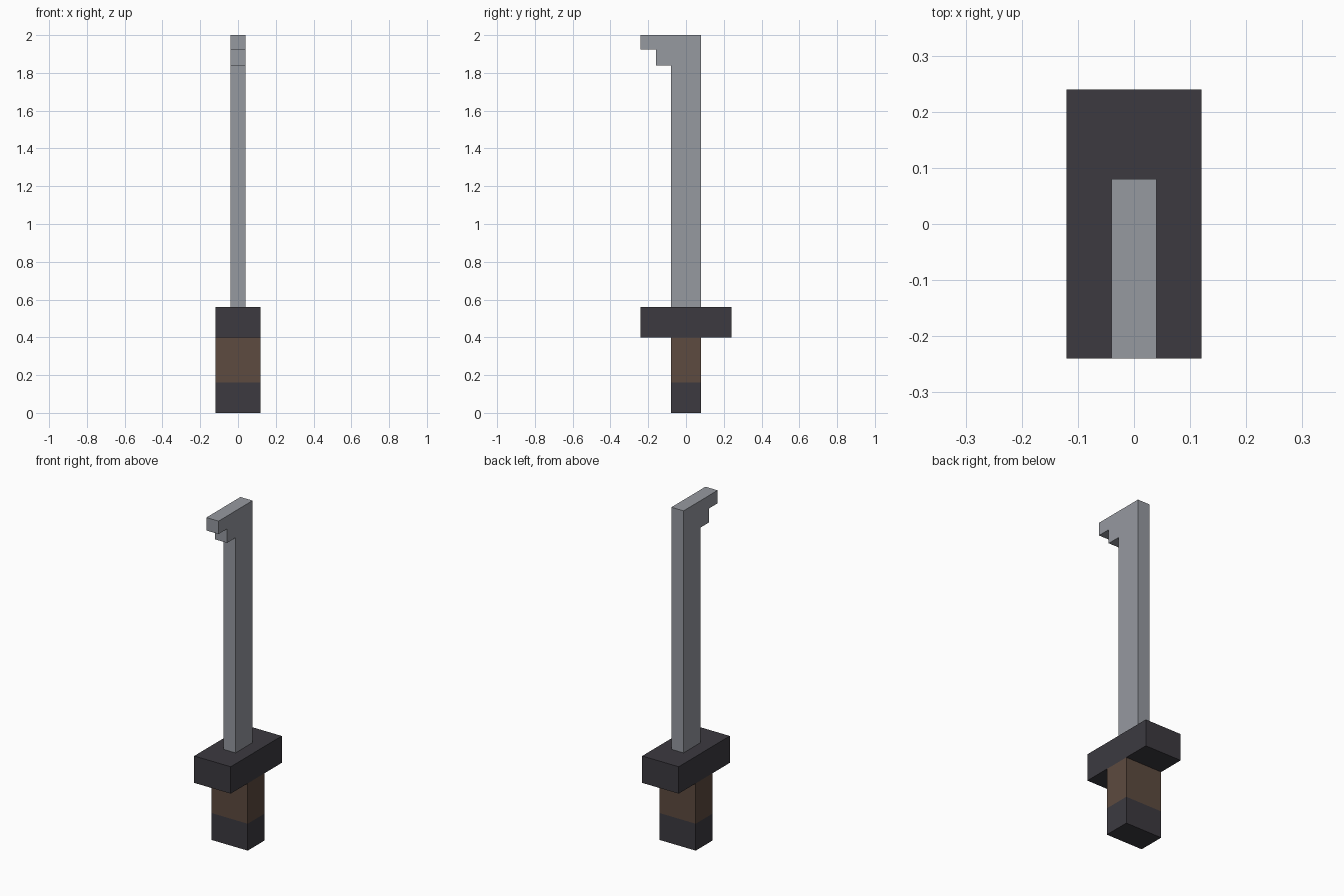
import bpy
import bmesh

if "Cube" in bpy.data.objects:
    bpy.data.objects.remove(bpy.data.objects["Cube"])


def material(name, rgb):
    mat = bpy.data.materials.new(name)
    mat.use_nodes = True
    color = (*rgb, 1)
    mat.diffuse_color = color
    mat.node_tree.nodes["Principled BSDF"].inputs["Base Color"].default_value = color
    return mat


def extruded_part(name, profile, width, mat):
    """Extrude a (y, z) side profile symmetrically across x."""
    bm = bmesh.new()
    face = bm.faces.new([bm.verts.new((-width / 2, y, z)) for y, z in profile])
    extruded = bmesh.ops.extrude_face_region(bm, geom=[face])
    verts = [v for v in extruded["geom"] if isinstance(v, bmesh.types.BMVert)]
    bmesh.ops.translate(bm, verts=verts, vec=(width, 0, 0))
    bmesh.ops.recalc_face_normals(bm, faces=bm.faces)
    mesh = bpy.data.meshes.new(name)
    bm.to_mesh(mesh)
    bm.free()
    mesh.materials.append(mat)
    obj = bpy.data.objects.new(name, mesh)
    bpy.context.collection.objects.link(obj)
    return obj


def block(name, width, depth, bottom, top, mat):
    d = depth / 2
    return extruded_part(name, [(-d, bottom), (d, bottom), (d, top), (-d, top)], width, mat)


steel = material("grey steel", (0.305, 0.319, 0.352))
dark = material("dark metal", (0.045, 0.042, 0.051))
leather = material("brown leather", (0.109, 0.069, 0.050))

# Handle and guard
block("pommel", 0.24, 0.16, 0, 0.16, dark)
block("grip", 0.24, 0.16, 0.16, 0.40, leather)
block("guard", 0.24, 0.48, 0.40, 0.56, dark)

# Blade with a stepped hook at the tip
blade_profile = [(-0.08, 0.56), (0.08, 0.56), (0.08, 2), (-0.24, 2),
                 (-0.24, 1.923), (-0.16, 1.923), (-0.16, 1.84), (-0.08, 1.84)]
extruded_part("blade", blade_profile, 0.08, steel)
